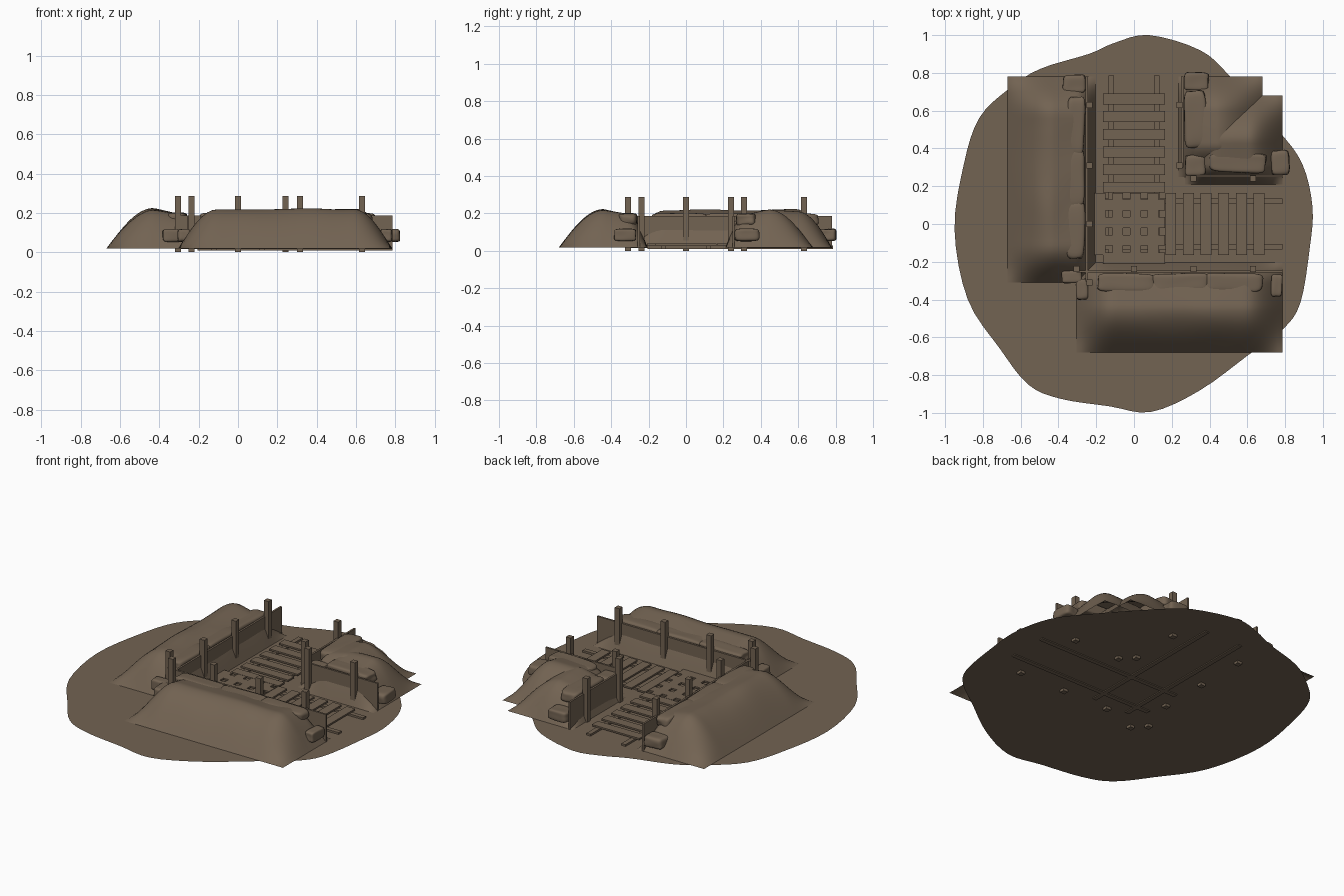
import bpy, bmesh, math, random
from mathutils import Vector, Matrix, noise

if "Cube" in bpy.data.objects:
    bpy.data.objects.remove(bpy.data.objects["Cube"])

random.seed(4)
earth = bpy.data.materials.new("brown_earth")
earth.diffuse_color = (0.17, 0.125, 0.085, 1)
earth.use_nodes = True
earth.node_tree.nodes["Principled BSDF"].inputs["Base Color"].default_value = earth.diffuse_color
GROUND = 0.016


def finish(bm, name, smooth=False):
    bmesh.ops.recalc_face_normals(bm, faces=bm.faces)
    me = bpy.data.meshes.new(name)
    bm.to_mesh(me)
    bm.free()
    me.materials.append(earth)
    for p in me.polygons:
        p.use_smooth = smooth
    ob = bpy.data.objects.new(name, me)
    bpy.context.collection.objects.link(ob)
    return ob


def add_box(bm, x0, x1, y0, y1, z0, z1):
    m = Matrix.Translation(((x0 + x1) / 2, (y0 + y1) / 2, (z0 + z1) / 2))
    m = m @ Matrix.Diagonal((x1 - x0, y1 - y0, z1 - z0, 1))
    bmesh.ops.create_cube(bm, size=1, matrix=m)


def swap(bm):
    """Swap x and y, turning an east-west part into its north-south twin."""
    for v in bm.verts:
        v.co.x, v.co.y = v.co.y, v.co.x


# Ground sheet with a wavy outline
outline = [(.08, 1), (.35, .92), (.51, .78), (.76, .5), (.89, .32), (.945, .09),
           (.93, -.13), (.88, -.42), (.785, -.56), (.61, -.69), (.35, -.88),
           (.09, -.995), (-.13, -.965), (-.39, -.925), (-.56, -.85), (-.71, -.66),
           (-.88, -.40), (-.95, -.03), (-.90, .32), (-.82, .56), (-.67, .71),
           (-.5, .82), (-.24, .9), (-.1, .96)]
pts = [Vector(p) for p in outline]
n = len(pts)
bm = bmesh.new()
rim = []
for i in range(n):
    a, b, c, d = (pts[(i + k - 1) % n] for k in range(4))
    for s in range(4):
        t = s / 4
        p = 0.5 * (2 * b + (c - a) * t + (2 * a - 5 * b + 4 * c - d) * t * t
                   + (3 * b - a - 3 * c + d) * t ** 3)
        rim.append(bm.verts.new((p.x, p.y, GROUND)))
bm.faces.new(rim)
finish(bm, "ground")


# Earth banks: rounded rectangular heaps, steep on the trench side
def ease(t):
    return math.sin(min(max(t, 0), 1) * math.pi / 2)


def bank(name, a0, a1, outer, inner, height, swapped, seed, end=0.2):
    bm = bmesh.new()
    nu, nv = 44, 26
    width = abs(inner - outer)
    rows = []
    for i in range(nu + 1):
        a = a0 + (a1 - a0) * i / nu
        along = ease((a - a0) / end) * ease((a1 - a) / end)
        row = []
        for j in range(nv + 1):
            t = j / nv
            b = outer + (inner - outer) * t
            d_out, d_in = t * width, (1 - t) * width
            across = ease(d_out / 0.24) * ease(d_in / 0.1)
            across *= 1 - 0.2 * max(0, (d_out - 0.24) / 0.2)
            wob = 1 + 0.07 * noise.noise(Vector((a * 4, b * 4, seed)))
            row.append(bm.verts.new((a, b, GROUND + 0.002 + height * along * across * wob)))
        rows.append(row)
    for r, s in zip(rows, rows[1:]):
        for j in range(nv):
            bm.faces.new((r[j], s[j], s[j + 1], r[j + 1]))
    if swapped:
        swap(bm)
    ob = finish(bm, name, True)
    if ob.data.polygons[0].normal.z < 0:
        ob.data.flip_normals()


bank("front_bank", -.305, .785, -.68, -.205, .2, False, 1)
bank("left_bank", -.31, .78, -.67, -.205, .2, True, 2)
bank("corner_bank_east", .27, .785, .68, .21, .2, False, 3, .18)
bank("corner_bank_north", .25, .78, .68, .235, .195, True, 4, .18)


# Plank walls with square posts
def wall(name, a0, a1, b, posts, swapped):
    out = 0.014 if b > 0 else -0.014
    bm = bmesh.new()
    add_box(bm, a0, a1, b + out - 0.006, b + out + 0.006, GROUND, 0.187)
    if swapped:
        swap(bm)
    finish(bm, name + "_wall")
    bm = bmesh.new()
    for p in posts:
        add_box(bm, p - .016, p + .016, b - .016, b + .016, 0, .287)
    if swapped:
        swap(bm)
    finish(bm, name + "_posts")


wall("front", -.305, .785, -.238, (-.305, 0, .315, .63), False)
wall("left", -.305, .78, -.236, (-.31, 0, .31, .63), True)
wall("corner_east", .3, .785, .24, (.315, .63), False)
wall("corner_north", .3, .78, .242, (.31, .63), True)

# Slatted walkways crossing at the trench corner
for name, swapped in (("walkway_east", False), ("walkway_north", True)):
    bm = bmesh.new()
    for b in (-.12, .12):
        add_box(bm, -.205, .785, b - .014, b + .014, .01, .028)
    for k in range(10):
        c = .662 - .0935 * k
        add_box(bm, c - .029, c + .029, -.163, .163, .028, .038)
    if swapped:
        swap(bm)
    finish(bm, name)


# Sandbags: soft, slightly uneven pillows
def bag(x, y, z, sx, sy, sz):
    bm = bmesh.new()
    bmesh.ops.create_cube(bm, size=1)
    bmesh.ops.subdivide_edges(bm, edges=bm.edges[:], cuts=2, use_grid_fill=True)
    turn = Matrix.Rotation(random.uniform(-.05, .05), 4, 'Z')
    for v in bm.verts:
        jitter = Vector(random.uniform(-.05, .05) for _ in range(3))
        v.co = v.co * 1.08 + jitter
        v.co = turn @ Vector((v.co.x * sx, v.co.y * sy, v.co.z * sz))
        v.co += Vector((x, y, z))
    ob = finish(bm, "sandbag", True)
    ob.modifiers.new("soften", 'SUBSURF').levels = 2
    ob.modifiers["soften"].render_levels = 2


LOW, TOP = .085, .165
for x in (-.045, .245, .525):           # along the front wall
    bag(x, -.31, TOP, .28, .09, .065)
for y in (.52, .24, -.03):              # along the left wall
    bag(-.31, y, TOP, .09, .28, .065)
bag(.325, .555, TOP, .11, .28, .065)    # along the corner walls
bag(.55, .325, TOP, .28, .10, .065)
bag(.325, .31, .13, .10, .10, .06)
for x, y, sx, sy in ((.755, -.325, .055, .11), (-.33, -.28, .1, .06),
                     (-.275, -.345, .06, .1), (-.315, .74, .11, .09),
                     (.33, .755, .12, .09), (.775, .325, .09, .12)):
    bag(x, y, LOW, sx, sy, .06)         # at the wall ends
